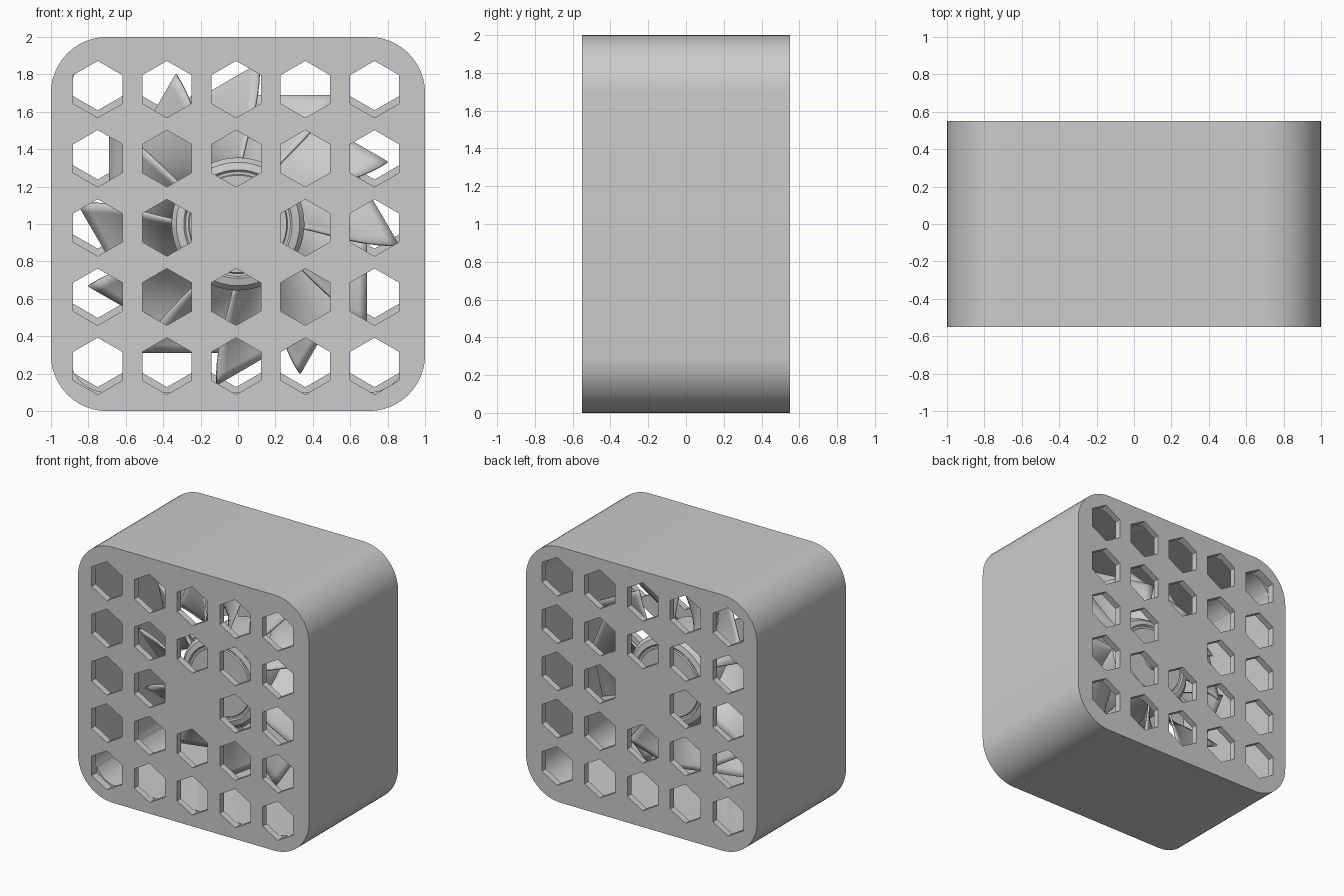
import bpy, bmesh, math
from mathutils import Vector

if "Cube" in bpy.data.objects:
    bpy.data.objects.remove(bpy.data.objects["Cube"], do_unlink=True)

grey = bpy.data.materials.new("light grey")
grey.use_nodes = True
colour = (0.6, 0.6, 0.6, 1)
grey.diffuse_color = colour
grey.node_tree.nodes["Principled BSDF"].inputs["Base Color"].default_value = colour


def add_object(name, bm):
    bmesh.ops.recalc_face_normals(bm, faces=bm.faces)
    mesh = bpy.data.meshes.new(name)
    bm.to_mesh(mesh)
    bm.free()
    mesh.materials.append(grey)
    obj = bpy.data.objects.new(name, mesh)
    bpy.context.collection.objects.link(obj)
    return obj


def smooth(obj, degrees=30):
    bpy.ops.object.select_all(action="DESELECT")
    obj.select_set(True)
    bpy.context.view_layer.objects.active = obj
    bpy.ops.object.shade_smooth_by_angle(angle=math.radians(degrees))


def prism(bm, outline, y0, y1):
    """Extrude an (x, z) outline from y0 to y1."""
    face = bm.faces.new([bm.verts.new((x, y0, z)) for x, z in outline])
    new = bmesh.ops.extrude_face_region(bm, geom=[face])["geom"]
    verts = [v for v in new if isinstance(v, bmesh.types.BMVert)]
    bmesh.ops.translate(bm, verts=verts, vec=(0, y1 - y0, 0))


def rounded_square(half, radius, steps=12):
    points = []
    for corner in range(4):
        mid = math.radians(45 + 90 * corner)
        cx = math.copysign(half - radius, math.cos(mid))
        cz = math.copysign(half - radius, math.sin(mid))
        for i in range(steps + 1):
            a = mid + math.pi / 2 * (i / steps - 0.5)
            points.append((cx + radius * math.cos(a), 1 + cz + radius * math.sin(a)))
    return points


def hexagon(x, z, radius):
    angles = [math.radians(30 + 60 * i) for i in range(6)]
    return [(x + radius * math.cos(a), z + radius * math.sin(a)) for a in angles]


# Casing: rounded block, hollowed and pierced on front and back
bm = bmesh.new()
prism(bm, rounded_square(1, 0.3), -0.55, 0.55)
casing = add_object("casing", bm)

bm = bmesh.new()
prism(bm, rounded_square(0.9, 0.2), -0.5, 0.5)
cutters = [add_object("cavity_cutter", bm)]

for side in (-1, 1):
    bm = bmesh.new()
    for col in range(-2, 3):
        for row in range(-2, 3):
            if col or row:
                centre = (-0.01 + 0.37 * col, 1 + 0.02 * side + 0.37 * row)
                prism(bm, hexagon(*centre, 0.152), side * 0.6, side * 0.49)
    cutters.append(add_object("hole_cutter", bm))

for cutter in cutters:
    cutter.hide_render = True
    mod = casing.modifiers.new("cut", "BOOLEAN")
    mod.operation = "DIFFERENCE"
    mod.solver = "EXACT"
    mod.object = cutter
graph = bpy.context.evaluated_depsgraph_get()
cut_mesh = bpy.data.meshes.new_from_object(casing.evaluated_get(graph))
casing.modifiers.clear()
casing.data = cut_mesh
for cutter in cutters:
    bpy.data.objects.remove(cutter, do_unlink=True)
smooth(casing)


# Fan hub: turned profile, same on front and back
half_profile = [(0, 0.22), (0.26, 0.22), (0.265, 0.21), (0.28, 0.21),
                (0.29, 0.22), (0.33, 0.21), (0.355, 0.18)]
profile = [(r, -y) for r, y in half_profile] + [(r, y) for r, y in reversed(half_profile)]
bm = bmesh.new()
verts = [bm.verts.new((r, y, 1)) for r, y in profile]
edges = [bm.edges.new(pair) for pair in zip(verts, verts[1:])]
bmesh.ops.spin(bm, geom=verts + edges, cent=(0, 0, 1), axis=(0, 1, 0),
               angle=math.tau, steps=64)
bmesh.ops.remove_doubles(bm, verts=bm.verts, dist=0.0005)
smooth(add_object("fan_hub", bm))

# Axle between the two grilles
bm = bmesh.new()
circle = [(0.08 * math.cos(i * math.tau / 32), 1 + 0.08 * math.sin(i * math.tau / 32))
          for i in range(32)]
prism(bm, circle, -0.52, 0.52)
smooth(add_object("axle", bm))


# Twelve twisted blades: each section is (radius, degrees, depth) front and back
def polar(radius, degrees, y):
    a = math.radians(degrees)
    return Vector((radius * math.cos(a), y, 1 + radius * math.sin(a)))


sections = [((0.33, 4.5, -0.18), (0.33, 38, 0.18)),
            ((0.6, -0.5, -0.09), (0.52, 40, 0.17)),
            ((0.866, 0, 0), (0.69, 42, 0.16))]


def between(t, side):
    a, b, c = (s[side] for s in sections)
    return polar(*[p * (1 - t) * (1 - 2 * t) + q * 4 * t * (1 - t) + r * t * (2 * t - 1)
                   for p, q, r in zip(a, b, c)])


STEPS = 10
for n in range(12):
    bm = bmesh.new()
    grid = [[bm.verts.new(between(i / STEPS, 0).lerp(between(i / STEPS, 1), j / STEPS))
             for j in range(STEPS + 1)] for i in range(STEPS + 1)]
    for i in range(STEPS):
        for j in range(STEPS):
            bm.faces.new((grid[i][j], grid[i + 1][j], grid[i + 1][j + 1], grid[i][j + 1]))
    turn = math.radians(-22.5 - 30 * n)
    for v in bm.verts:
        x, z = v.co.x, v.co.z - 1
        v.co.x = x * math.cos(turn) + z * math.sin(turn)
        v.co.z = 1 - x * math.sin(turn) + z * math.cos(turn)
    blade = add_object(f"fan_blade_{n + 1}", bm)
    solid = blade.modifiers.new("thickness", "SOLIDIFY")
    solid.thickness = 0.015
    solid.offset = 0
    smooth(blade)
